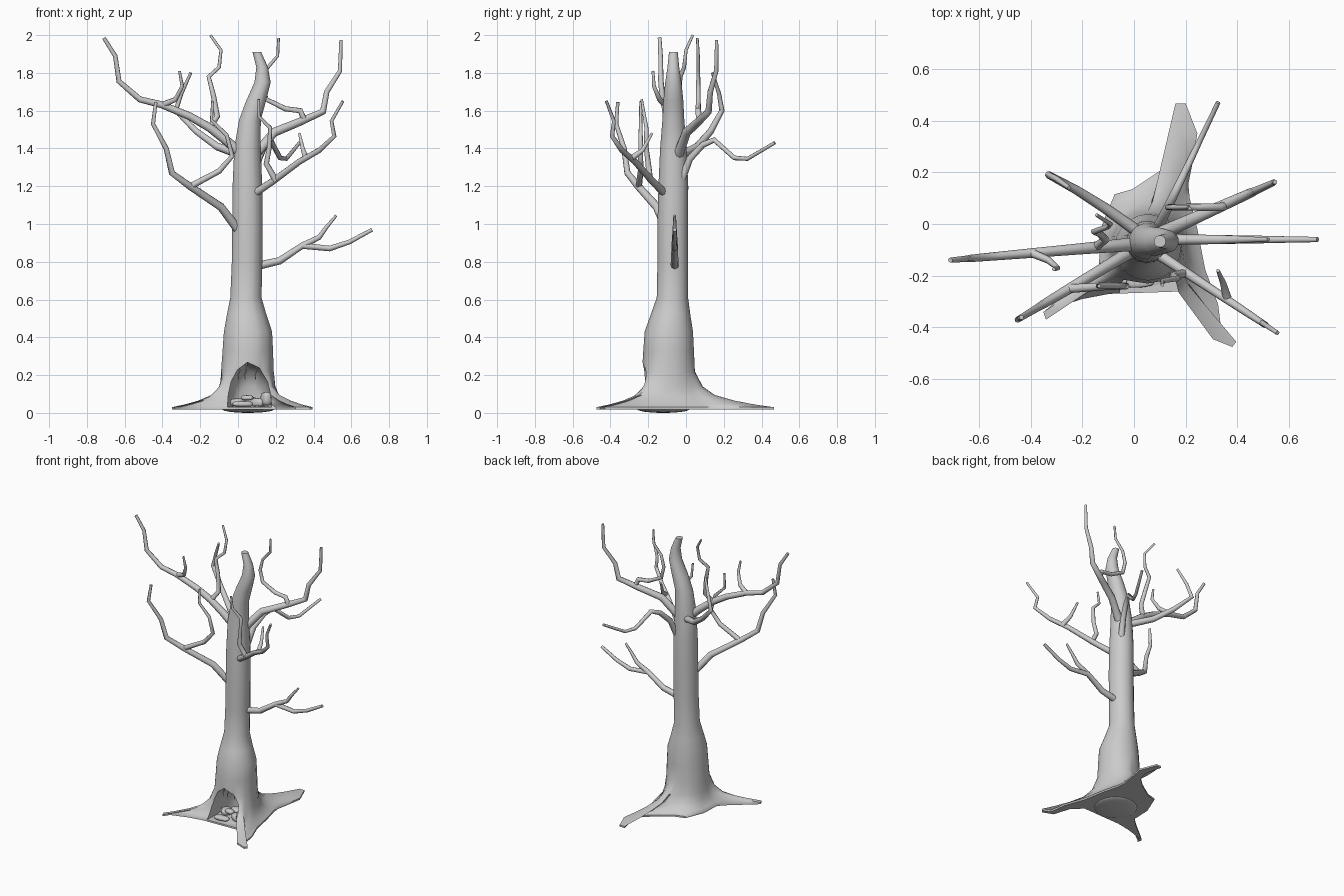
import bpy, bmesh, math, random
from mathutils import Vector
random.seed(4)

def activate(ob):
    bpy.ops.object.select_all(action='DESELECT')
    ob.select_set(True)
    bpy.context.view_layer.objects.active = ob

def smooth(ob, deg=40):
    activate(ob)
    bpy.ops.object.shade_smooth_by_angle(angle=math.radians(deg))

def loft(name, rings):
    """Closed skin through rings of equal point count, capped at both ends."""
    bm = bmesh.new()
    rows = [[bm.verts.new(p) for p in r] for r in rings]
    n = len(rows[0])
    for a, b in zip(rows, rows[1:]):
        for i in range(n):
            j = (i + 1) % n
            bm.faces.new((a[i], a[j], b[j], b[i]))
    bm.faces.new(rows[0][::-1])
    bm.faces.new(rows[-1])
    bmesh.ops.triangulate(bm, faces=[f for f in bm.faces if len(f.verts) > 4])
    bmesh.ops.recalc_face_normals(bm, faces=bm.faces)
    me = bpy.data.meshes.new(name)
    bm.to_mesh(me)
    bm.free()
    ob = bpy.data.objects.new(name, me)
    bpy.context.collection.objects.link(ob)
    return ob

def branch(name, pts, r0, r1):
    """Tapered eight-sided tube along a kinked path."""
    cu = bpy.data.curves.new(name, 'CURVE')
    cu.dimensions = '3D'
    cu.bevel_depth = 1
    cu.bevel_resolution = 2
    cu.use_fill_caps = True
    sp = cu.splines.new('POLY')
    sp.points.add(len(pts) - 1)
    for i, p in enumerate(pts):
        t = i / (len(pts) - 1)
        sp.points[i].co = (*p, 1)
        sp.points[i].radius = r0 + (r1 - r0) * t
    ob = bpy.data.objects.new(name, cu)
    bpy.context.collection.objects.link(ob)
    activate(ob)
    bpy.ops.object.convert(target='MESH')
    smooth(bpy.context.view_layer.objects.active, 60)

def planar(line, xz):
    """Lift an (x, z) path to 3D: y = a + b * x."""
    a, b = line
    return [(x, a + b * x, z) for x, z in xz]

# Root footprint, counter-clockwise, with three long hooked roots
foot = [(.245, -.02), (.215, .1), (.21, .155), (.225, .23), (.245, .35), (.2, .465),
        (.16, .465), (.19, .34), (.17, .27), (.1, .205), (-.005, .135), (-.075, .115),
        (-.13, -.02), (-.135, -.155), (-.19, -.21), (-.29, -.29), (-.35, -.34),
        (-.34, -.37), (-.31, -.325), (-.2, -.29), (-.095, -.27), (.06, -.265), (.2, -.26),
        (.27, -.33), (.305, -.445), (.38, -.475), (.395, -.455), (.34, -.43),
        (.325, -.31), (.275, -.175)]
N = len(foot)
a0 = math.atan2(foot[0][1] + .08, foot[0][0] - .05)
angles = []
for i, (x, y) in enumerate(foot):
    even = a0 + math.tau * i / N
    real = math.atan2(y + .08, x - .05)
    diff = (real - even + math.pi) % math.tau - math.pi
    angles.append(even + .4 * diff)

def ring(z, cx, cy, r):
    return [Vector((cx + r * math.cos(a), cy + r * math.sin(a), z)) for a in angles]

# Trunk: root flare, swollen base, bent tapering top
base = ring(.22, .05, -.093, .14)
rings = [[Vector((x, y, .018)) for x, y in foot]]
for f, z in ((1, .03), (.75, .045), (.5, .065), (.25, .095), (.1, .14)):
    rings.append([Vector((c.x + f * (p[0] - c.x), c.y + f * (p[1] - c.y), z))
                  for p, c in zip(foot, base)])
rings.append(base)
for s in ((.33, .052, -.092, .134), (.43, .053, -.091, .128), (.52, .046, -.082, .105),
          (.61, .042, -.072, .083), (.8, .048, -.07, .081), (1, .05, -.07, .081),
          (1.2, .05, -.067, .079), (1.4, .05, -.067, .07), (1.55, .063, -.067, .058),
          (1.65, .095, -.067, .053), (1.75, .13, -.067, .043), (1.83, .128, -.067, .031),
          (1.91, .1, -.067, .023)):
    rings.append(ring(*s))
trunk = loft("trunk", rings)

# Arched hollow cut into the front
arch = [(-.06, .03), (-.055, .1), (-.04, .17), (-.005, .235), (.05, .277),
        (.115, .245), (.16, .17), (.176, .1), (.182, .03)]
cutter = loft("hollow_cutter", [[Vector((.06 + s * (x - .06), y, .03 + s * (z - .03)))
                                 for x, z in arch]
                                for y, s in ((-.5, 1), (-.1, .95), (-.03, .8), (.005, .5))])
cutter.hide_render = True
mod = trunk.modifiers.new("hollow", 'BOOLEAN')
mod.operation = 'DIFFERENCE'
mod.solver = 'EXACT'
mod.object = cutter
activate(trunk)
bpy.ops.object.modifier_apply(modifier="hollow")
bpy.data.objects.remove(cutter)
smooth(trunk, 45)

# Hollow floor and stones
def blob(name, loc, size, rot=0, rough=.12):
    bpy.ops.mesh.primitive_ico_sphere_add(subdivisions=3, radius=1, location=loc,
                                          rotation=(0, 0, rot))
    ob = bpy.context.object
    ob.name = name
    ob.scale = size
    for v in ob.data.vertices:
        # push towards a rounded box
        m = max(abs(c) for c in v.co)
        v.co = v.co * (.55 + .45 / m * .8) if rough else v.co
    smooth(ob)

blob("hollow_floor", (.055, -.12, .02), (.14, .14, .02), 0, 0)
for i, (x, y, z, sx, sy, sz, rot) in enumerate((
        (.025, -.22, .047, .06, .028, .016, .1), (.15, -.19, .075, .028, .035, .04, .5),
        (.105, -.17, .055, .045, .03, .025, -.6), (.0, -.13, .055, .04, .04, .025, .8),
        (.06, -.1, .06, .045, .035, .028, .2), (.05, -.165, .08, .035, .025, .015, -.3))):
    blob(f"stone_{i + 1}", (x, y, z), (sx, sy, sz), rot)

# Rootlets hanging in the hollow
for i, x in enumerate((0, .035, .09)):
    branch(f"rootlet_{i + 1}", [(x, -.16, .27), (x + .01, -.165, .225), (x, -.17, .2),
                                (x + .004, -.17, .175)], .004, .002)

# Main branches
branch("branch_left_high", planar((-.078, .087), [
    (.02, 1.37), (-.06, 1.44), (-.15, 1.51), (-.255, 1.57), (-.4, 1.63), (-.52, 1.66),
    (-.63, 1.755), (-.65, 1.89), (-.71, 1.985)]), .027, .01)
branch("branch_left_back", [(.03, -.04, 1.36), (-.11, .06, 1.41), (-.22, .13, 1.49),
                            (-.33, .19, 1.6), (-.3, .175, 1.69), (-.25, .14, 1.8)], .024, .008)
branch("branch_left_low", planar((-.1, .6), [
    (.0, .97), (-.09, 1.09), (-.255, 1.2), (-.35, 1.27), (-.38, 1.4), (-.45, 1.53),
    (-.435, 1.645)]), .025, .009)
branch("branch_right_high", planar((-.083, .45), [
    (.07, 1.34), (.19, 1.485), (.325, 1.54), (.45, 1.595), (.47, 1.7), (.54, 1.81),
    (.545, 1.975)]), .028, .009)
branch("branch_right_front", planar((-.055, -.66), [
    (.1, 1.17), (.19, 1.23), (.325, 1.33), (.43, 1.39), (.51, 1.465), (.495, 1.545),
    (.555, 1.65)]), .021, .008)
branch("branch_right_low", planar((-.06, 0), [
    (.11, .78), (.22, .805), (.34, .885), (.485, .87), (.59, .905), (.71, .97)]), .022, .01)
branch("branch_back", [(.1 + .48 * y, y, z) for y, z in (
    (-.02, 1.24), (.02, 1.345), (.09, 1.42), (.15, 1.445), (.255, 1.35), (.325, 1.345),
    (.47, 1.43))], .021, .009)

# Twigs growing from the branches
twigs = [
    [(-.4, -.11, 1.63), (-.33, -.14, 1.66), (-.295, -.17, 1.73), (-.31, -.175, 1.81)],
    [(-.15, -.09, 1.51), (-.11, -.06, 1.57), (-.13, -.04, 1.68), (-.155, -.03, 1.78),
     (-.1, -.01, 1.83), (-.09, 0, 1.92), (-.145, .035, 1.998)],
    [(-.25, -.25, 1.2), (-.1, -.24, 1.28), (-.03, -.24, 1.36), (-.06, -.24, 1.47),
     (-.14, -.24, 1.55), (-.135, -.24, 1.65)],
    [(.35, .07, 1.55), (.33, .065, 1.6), (.25, .065, 1.61), (.15, .065, 1.66),
     (.13, .065, 1.74), (.15, .065, 1.82), (.21, .065, 1.89), (.215, .06, 1.985)],
    [(.36, -.285, 1.35), (.345, -.23, 1.39), (.325, -.18, 1.48)],
    [(.2, -.19, 1.23), (.15, -.2, 1.32), (.165, -.21, 1.4), (.17, -.21, 1.51),
     (.11, -.22, 1.57), (.11, -.235, 1.66)],
    [(.34, -.06, .885), (.43, -.06, .93), (.47, -.06, .985), (.52, -.06, 1.045)]]
for i, t in enumerate(twigs):
    branch(f"twig_{i + 1}", t, .017, .007)
